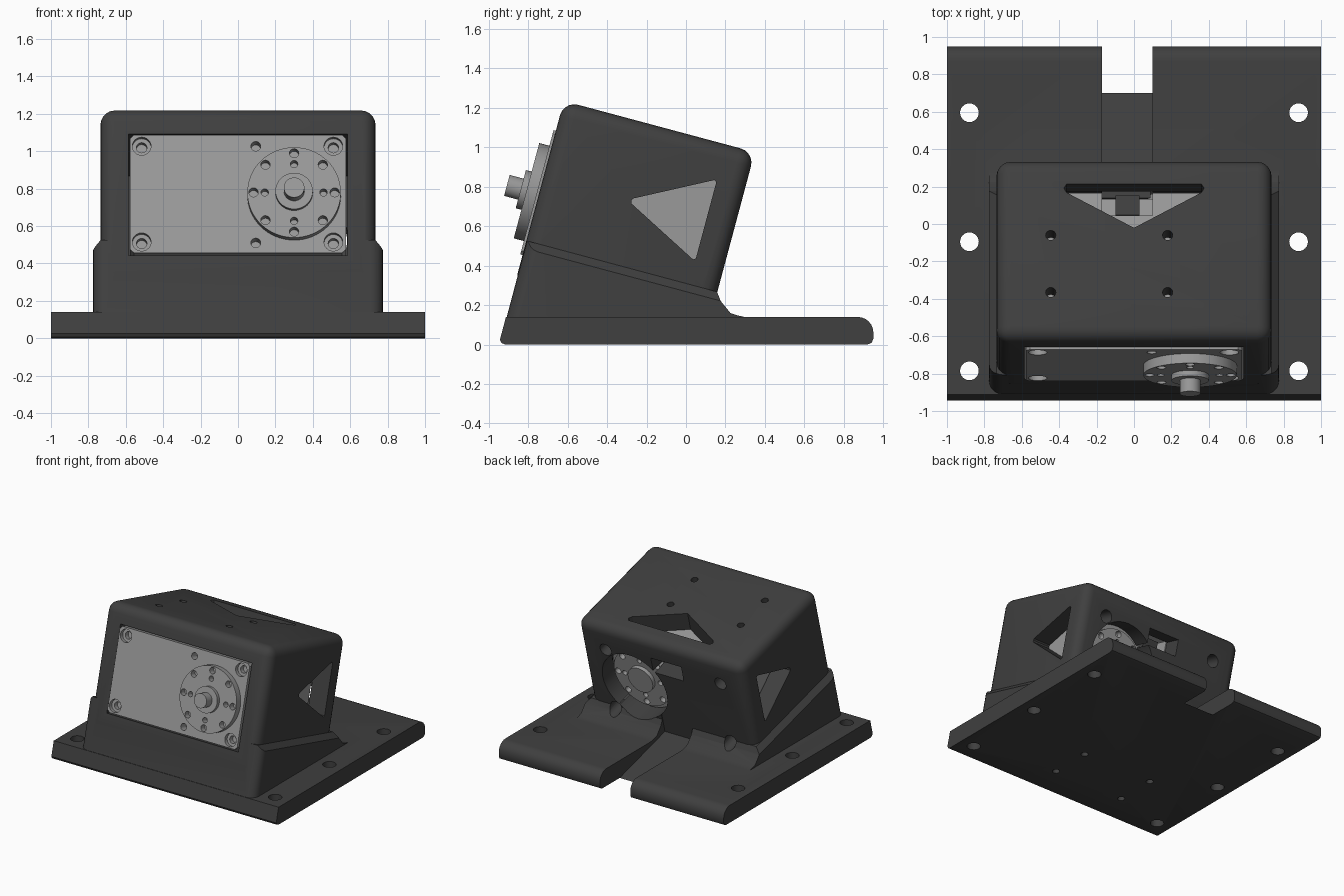
import bpy, bmesh
from math import sin, cos, pi, radians
from mathutils import Matrix, Vector

if "Cube" in bpy.data.objects:
    bpy.data.objects.remove(bpy.data.objects["Cube"])

# Tilted frame: x = width, y = depth behind front face, z = height along front face
TILT = Matrix.Translation((0, -0.95, 0)) @ Matrix.Rotation(radians(-15), 4, 'X')
FLAT = Matrix.Identity(4)


def material(name, value):
    m = bpy.data.materials.new(name)
    m.diffuse_color = (value, value, value, 1)
    m.use_nodes = True
    m.node_tree.nodes["Principled BSDF"].inputs["Base Color"].default_value = m.diffuse_color
    return m


DARK = material("dark_plastic", 0.05)
GREY = material("grey_metal", 0.32)


def finish(bm, name, frame, mat):
    bm.transform(frame)
    bmesh.ops.recalc_face_normals(bm, faces=bm.faces)
    me = bpy.data.meshes.new(name)
    bm.to_mesh(me)
    bm.free()
    me.materials.append(mat)
    ob = bpy.data.objects.new(name, me)
    bpy.context.collection.objects.link(ob)
    return ob


def prism(name, pts, axis, lo, hi, frame=TILT, mat=DARK, bevel=0, pick=None, seg=5):
    """Extrude a 2D outline along an axis; optionally bevel picked edges."""
    i = 'xyz'.index(axis)
    bm = bmesh.new()
    rings = []
    for h in (lo, hi):
        ring = []
        for p in pts:
            co = list(p)
            co.insert(i, h)
            ring.append(bm.verts.new(co))
        rings.append(ring)
    a, b = rings
    bm.faces.new(a)
    bm.faces.new(b[::-1])
    n = len(pts)
    for k in range(n):
        bm.faces.new((a[k], b[k], b[(k + 1) % n], a[(k + 1) % n]))
    bmesh.ops.recalc_face_normals(bm, faces=bm.faces)
    if bevel:
        edges = [e for e in bm.edges if pick is None or pick(e)]
        bmesh.ops.bevel(bm, geom=edges, offset=bevel, segments=seg, profile=0.5, affect='EDGES')
    return finish(bm, name, frame, mat)


def box(name, x, y, z, **kw):
    pts = [(x[0], y[0]), (x[1], y[0]), (x[1], y[1]), (x[0], y[1])]
    return prism(name, pts, 'z', z[0], z[1], **kw)


def cyl(name, c, r, axis, lo, hi, n=24, **kw):
    pts = [(c[0] + r * cos(2 * pi * k / n), c[1] + r * sin(2 * pi * k / n)) for k in range(n)]
    return prism(name, pts, axis, lo, hi, **kw)


def boolean(ob, other, op='DIFFERENCE'):
    """Apply a boolean, falling back to the second solver if the first gives nothing."""
    bpy.context.view_layer.objects.active = ob
    for solver in ('MANIFOLD', 'EXACT'):
        before = ob.data.copy()
        m = ob.modifiers.new("bool", 'BOOLEAN')
        m.operation, m.solver, m.object = op, solver, other
        bpy.ops.object.modifier_apply(modifier=m.name)
        same = (len(ob.data.polygons), len(ob.data.vertices)) == (len(before.polygons), len(before.vertices))
        if len(ob.data.polygons) and not same:
            break
        ob.data = before
    bpy.data.objects.remove(other)


def smooth(ob):
    bpy.ops.object.select_all(action='DESELECT')
    ob.select_set(True)
    bpy.context.view_layer.objects.active = ob
    bpy.ops.object.shade_smooth_by_angle(angle=radians(30))


def at(y, z):
    p = TILT @ Vector((0, y, z))
    return (p.y, p.z)


# Base plate with slanted front edge and rounded back edge
arc = [(0.87 + 0.08 * cos(t * pi / 12), 0.06 + 0.08 * sin(t * pi / 12)) for t in range(7)]
bracket = prism("bracket", [(-0.915, 0), (-0.935, 0.008), (-0.943, 0.025), (-0.9125, 0.14)]
                + arc[::-1] + [(0.95, 0.03), (0.941, 0.009), (0.92, 0)], 'x', -1, 1, frame=FLAT)

# Flared pedestal with rounded front corners and chamfered top edges
pedestal = prism("pedestal", [(-0.938, 0.03), at(0.003, 0.545), at(1.0, 0.545), at(1.03, 0.505),
                              (0.225, 0.16), (0.26, 0.148), (0.31, 0.137), (0.31, 0.03)],
                 'x', -0.775, 0.775, frame=FLAT, bevel=0.07,
                 pick=lambda e: all(v.co.y < -0.79 for v in e.verts)
                 and abs(e.verts[0].co.x - e.verts[1].co.x) < 0.01)
for s in (-1, 1):
    boolean(pedestal, prism("cut", [(s * 0.80, 0.48), (s * 0.80, 0.58), (s * 0.70, 0.58)], 'y', -0.3, 1.4))

# Tilted housing
housing = box("housing", (-0.735, 0.735), (0, 1.002), (0.3, 1.278), bevel=0.075)
for part in (pedestal, housing):
    boolean(bracket, part, 'UNION')

# Servo bay, cable channel, connector window and idler opening
cuts = [
    box("cut", (-0.585, 0.585), (-0.2, 0.865), (0.457, 1.13)),
    box("cut", (-0.17, 0.10), (0.998, 2.1), (0.427, 0.75)),
    box("cut", (-0.17, 0.10), (0.8, 1.1), (0.98, 1.11)),
    cyl("cut", (0.30, 0.79), 0.285, 'y', 0.8, 1.1, n=48),
]
# Triangular windows through the sides and the top
cuts.append(prism("cut", [(0.465, 0.865), (0.462, 0.88), (0.468, 0.892), (0.84, 1.088), (0.853, 1.08),
                          (0.853, 0.68), (0.84, 0.672)], 'x', -1, 1))
cuts.append(prism("cut", [(0, 0.62), (0.36, 0.815), (0.375, 0.84), (0.36, 0.862),
                          (-0.36, 0.862), (-0.375, 0.84), (-0.36, 0.815)], 'z', 1.05, 1.5))
# Vertical drillings, rear screw holes and plate mounting holes
for x in (-0.445, 0.18):
    for y in (0.263, 0.579):
        cuts.append(cyl("cut", (x, y), 0.027, 'z', -0.2, 1.5))
for x in (-0.51, 0.51):
    for z in (0.53, 1.06):
        cuts.append(cyl("cut", (x, z), 0.05, 'y', 0.8, 1.2))
for x in (-0.88, 0.88):
    for y in (-0.785, -0.095, 0.595):
        cuts.append(cyl("cut", (x, y), 0.05, 'z', -0.1, 0.3, frame=FLAT))
for c in cuts:
    boolean(bracket, c)
smooth(bracket)

# Servo body with screw holes and connector notch
servo = box("servo_body", (-0.577, 0.577), (-0.012, 0.855), (0.47, 1.122), mat=GREY, bevel=0.02, seg=1,
            pick=lambda e: e.verts[0].co.x == e.verts[1].co.x and e.verts[0].co.z == e.verts[1].co.z)
cuts = [box("cut", (-0.17, 0.10), (0.73, 1), (1.0, 1.2), mat=GREY)]
for x in (-0.515, 0.51):
    for z in (0.53, 1.06):
        cuts.append(cyl("cut", (x, z), 0.05, 'y', -0.1, 0.02, mat=GREY))
        cuts.append(cyl("cut", (x, z), 0.028, 'y', 0.0, 0.06, mat=GREY))
for z in (0.525, 1.06):
    cuts.append(cyl("cut", (0.095, z), 0.026, 'y', -0.1, 0.06, mat=GREY))
for c in cuts:
    boolean(servo, c)
smooth(servo)
box("cable_connector", (-0.10, 0.03), (0.74, 0.85), (0.99, 1.09))


# Output horn at the front and idler horn at the back
def horn(name, lo, hi):
    disc = cyl(name, (0.30, 0.79), 0.25, 'y', lo, hi, n=64, mat=GREY)
    holes = [(0.217, k * pi / 4, 0.025) for k in range(8)] + [(0.157, k * pi / 2, 0.02) for k in range(4)]
    for r, a, s in holes:
        c = (0.30 + r * cos(a), 0.79 + r * sin(a))
        boolean(disc, cyl("cut", c, s, 'y', lo - 0.1, hi + 0.1, n=16, mat=GREY))
    smooth(disc)


horn("output_horn", -0.065, -0.012)
horn("idler_horn", 0.855, 0.90)
for name, r, lo, hi in (("horn_hub", 0.10, -0.095, -0.06), ("horn_shaft", 0.055, -0.168, -0.09),
                        ("idler_hub", 0.11, 0.89, 0.93)):
    smooth(cyl(name, (0.30, 0.79), r, 'y', lo, hi, n=40, mat=GREY))
